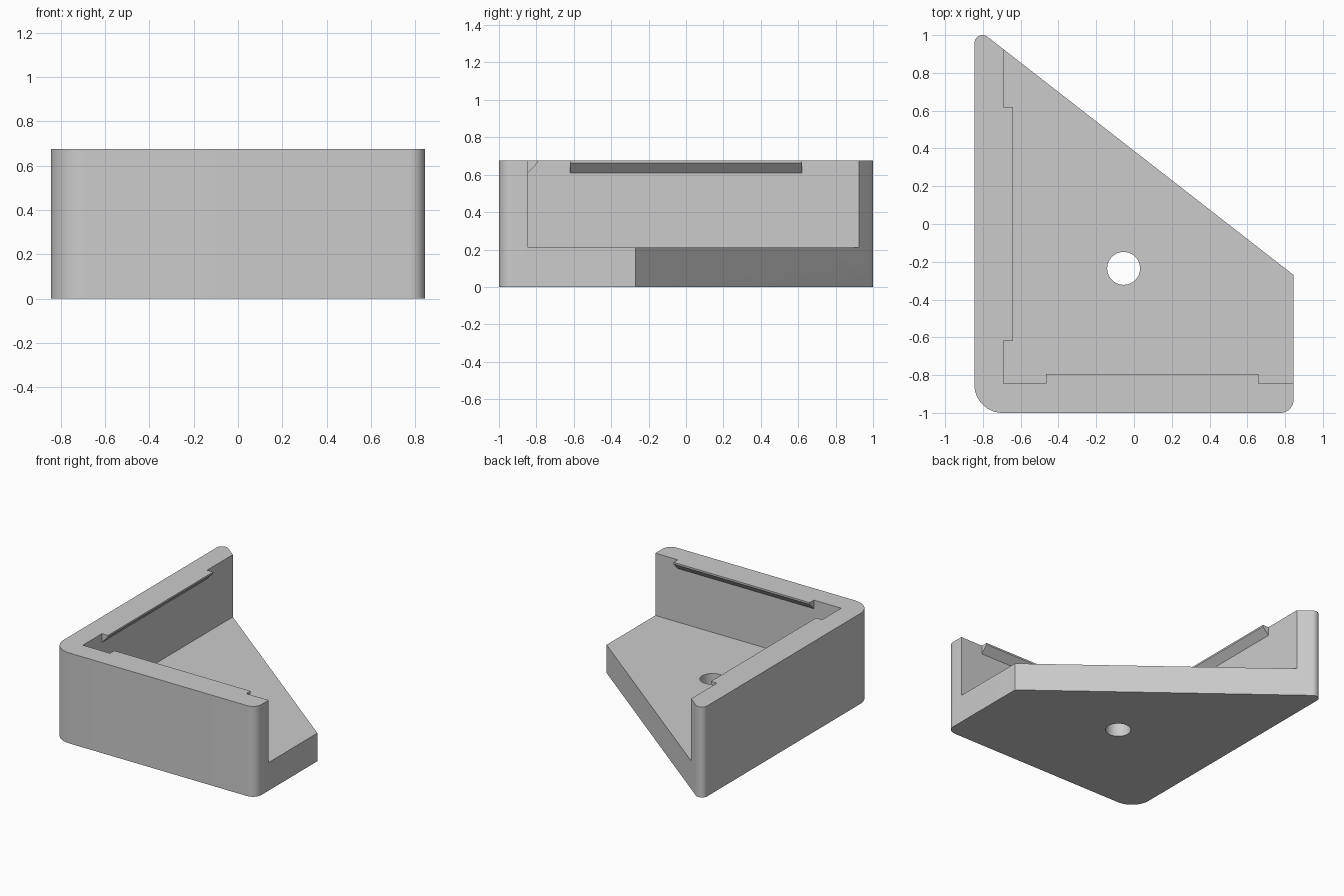
import bpy, bmesh, math
from mathutils import Vector

cube = bpy.data.objects.get("Cube")
if cube:
    bpy.data.objects.remove(cube, do_unlink=True)

HEIGHT, FLOOR = 0.675, 0.21
WALL_X, WALL_Y = -0.69, -0.845      # inner faces of the two walls

grey = bpy.data.materials.new("plain grey")
grey.use_nodes = True
grey.diffuse_color = (0.6, 0.6, 0.6, 1)
grey.node_tree.nodes["Principled BSDF"].inputs["Base Color"].default_value = grey.diffuse_color


def prism(name, points, offset):
    """Extrude a closed flat profile along an offset."""
    bm = bmesh.new()
    face = bm.faces.new([bm.verts.new(p) for p in points])
    extruded = bmesh.ops.extrude_face_region(bm, geom=[face])["geom"]
    verts = [v for v in extruded if isinstance(v, bmesh.types.BMVert)]
    bmesh.ops.translate(bm, verts=verts, vec=offset)
    bmesh.ops.recalc_face_normals(bm, faces=bm.faces)
    mesh = bpy.data.meshes.new(name)
    bm.to_mesh(mesh)
    bm.free()
    mesh.materials.append(grey)
    obj = bpy.data.objects.new(name, mesh)
    bpy.context.collection.objects.link(obj)
    return obj


def rounded(corners, steps=14):
    """Outline of (x, y, radius) corners with true circular fillets."""
    points = []
    for i, (x, y, r) in enumerate(corners):
        p = Vector((x, y))
        if r == 0:
            points.append((x, y, 0))
            continue
        a = (Vector(corners[i - 1][:2]) - p).normalized()
        b = (Vector(corners[(i + 1) % len(corners)][:2]) - p).normalized()
        half = a.angle(b) / 2
        centre = p + (a + b).normalized() * (r / math.sin(half))
        start = p + a * (r / math.tan(half)) - centre
        end = p + b * (r / math.tan(half)) - centre
        sweep = start.angle(end)
        for k in range(steps + 1):
            t = k / steps
            v = (start * math.sin((1 - t) * sweep) + end * math.sin(t * sweep)) / math.sin(sweep)
            points.append((*(centre + v), 0))
    return points


# Corner body: full-height block with a slanted back edge
outline = rounded([(-0.845, -1, 0.15), (0.845, -1, 0.07),
                   (0.845, -0.27, 0), (-0.845, 1.045, 0.043)])
body = prism("corner_bracket", outline, (0, 0, HEIGHT))

# Cutters: pocket above the floor and the screw hole
pocket = prism("pocket_cutter", [(WALL_X, WALL_Y, FLOOR), (2, WALL_Y, FLOOR),
                                 (2, 2, FLOOR), (WALL_X, 2, FLOOR)], (0, 0, 1))
circle = [(-0.055 + 0.087 * math.cos(k * math.tau / 48),
           -0.235 + 0.087 * math.sin(k * math.tau / 48), -0.1) for k in range(48)]
hole = prism("hole_cutter", circle, (0, 0, 0.5))
for cutter in (pocket, hole):
    mod = body.modifiers.new(cutter.name, "BOOLEAN")
    mod.operation = "DIFFERENCE"
    mod.solver = "EXACT"
    mod.object = cutter
    cutter.hide_render = True

# Apply the cuts, then drop the cutters
bpy.context.view_layer.update()
result = body.evaluated_get(bpy.context.evaluated_depsgraph_get())
cut_mesh = bpy.data.meshes.new_from_object(result)
body.modifiers.clear()
body.data = cut_mesh
for cutter in (pocket, hole):
    bpy.data.objects.remove(cutter, do_unlink=True)

# Snap lips along the top of each wall, sloped underneath
lip = [(0, HEIGHT - 0.065), (0.05, HEIGHT - 0.013), (0.05, HEIGHT), (0, HEIGHT)]
prism("left_wall_lip", [(WALL_X + d, -0.62, z) for d, z in lip], (0, 1.24, 0))
prism("front_wall_lip", [(-0.465, WALL_Y + d, z) for d, z in lip], (1.125, 0, 0))

# Smooth the rounded corners and the hole, keep flat edges sharp
bpy.ops.object.select_all(action="DESELECT")
body.select_set(True)
bpy.context.view_layer.objects.active = body
bpy.ops.object.shade_smooth_by_angle(angle=math.radians(25))
